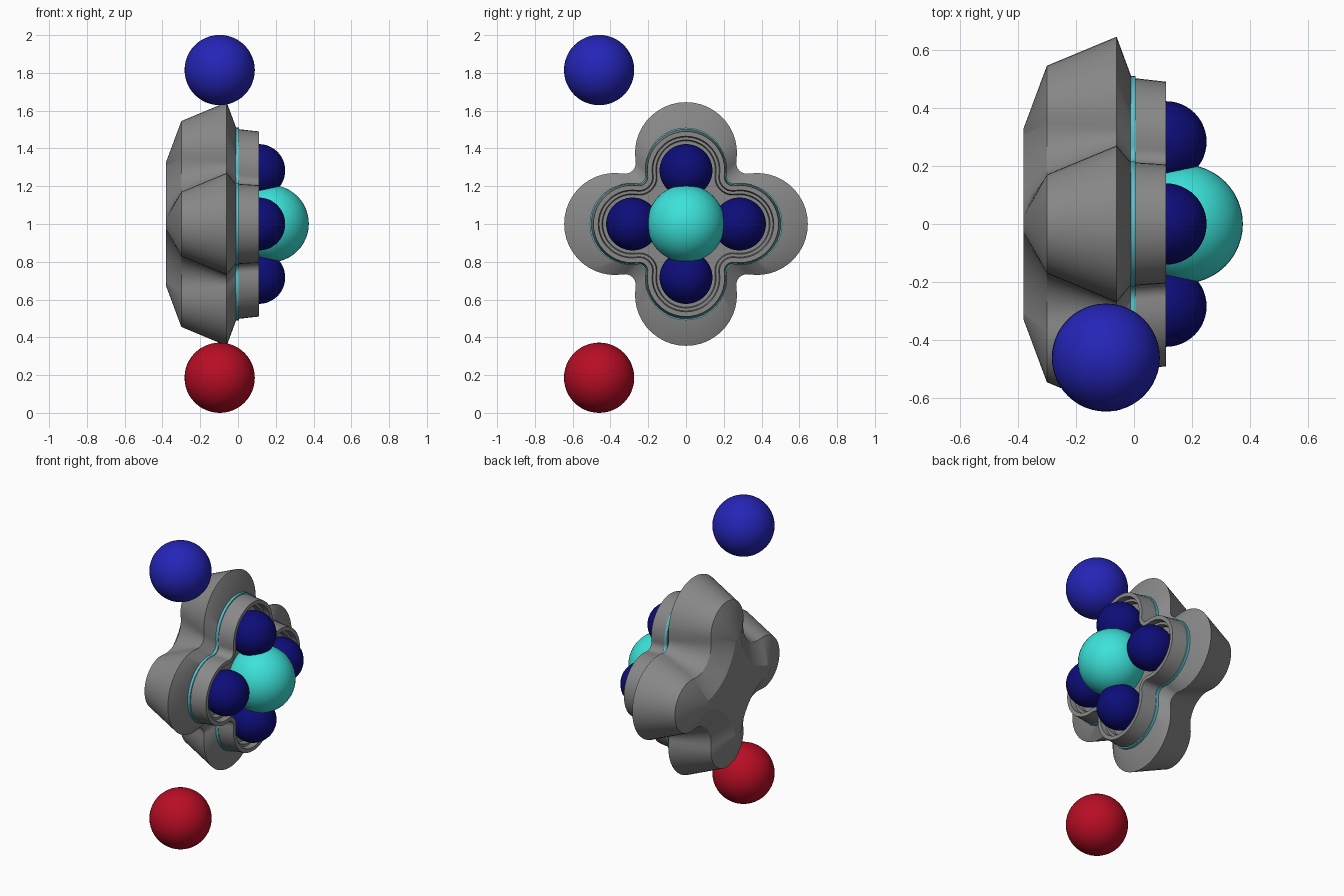
import bpy, bmesh, math
from mathutils import Vector

cube = bpy.data.objects.get("Cube")
if cube:
    bpy.data.objects.remove(cube, do_unlink=True)


def material(name, r, g, b):
    m = bpy.data.materials.new(name)
    m.use_nodes = True
    m.diffuse_color = (r, g, b, 1)
    m.node_tree.nodes["Principled BSDF"].inputs["Base Color"].default_value = (r, g, b, 1)
    return m


GREY = material("grey", 0.25, 0.25, 0.25)
TURQUOISE = material("turquoise", 0.045, 0.76, 0.7)
PALE_TEAL = material("pale teal", 0.1, 0.55, 0.62)
NAVY = material("navy", 0.004, 0.004, 0.19)
BLUE = material("blue", 0.018, 0.018, 0.48)
RED = material("red", 0.48, 0.004, 0.018)
MID = 1.0


def outline(x, c, r, g, lobe_steps=24, fillet_steps=10):
    """Four round lobes (radius r, offset c) joined by concave arcs g from the axis."""
    d = (c * c - (g - r) ** 2) / (math.sqrt(2) * c - 2 * (g - r))
    rf = d - g
    f = Vector((d, d)) / math.sqrt(2)
    reach = math.atan2(f.y, f.x - c)
    pts = []
    for k in range(4):
        part = []
        for i in range(lobe_steps + 1):
            a = reach * (2 * i / lobe_steps - 1)
            part.append(Vector((c + r * math.cos(a), r * math.sin(a))))
        start = reach + math.pi
        sweep = 2 * (math.pi * 1.25 - start)
        for i in range(1, fillet_steps):
            a = start + sweep * i / fillet_steps
            part.append(f + rf * Vector((math.cos(a), math.sin(a))))
        t = k * math.pi / 2
        for p in part:
            y = p.x * math.cos(t) - p.y * math.sin(t)
            z = p.x * math.sin(t) + p.y * math.cos(t)
            pts.append((x, y, MID + z))
    return pts


def loft(name, sections, mat):
    """Skin a row of lobed sections and cap both ends."""
    bm = bmesh.new()
    rings = [[bm.verts.new(p) for p in outline(*s)] for s in sections]
    n = len(rings[0])
    for a, b in zip(rings, rings[1:]):
        for i in range(n):
            j = (i + 1) % n
            bm.faces.new((a[i], a[j], b[j], b[i]))
    bm.faces.new(rings[0][::-1])
    bm.faces.new(rings[-1])
    bmesh.ops.recalc_face_normals(bm, faces=bm.faces)
    mesh = bpy.data.meshes.new(name)
    bm.to_mesh(mesh)
    bm.free()
    obj = bpy.data.objects.new(name, mesh)
    bpy.context.collection.objects.link(obj)
    finish(obj, name, mat)


def finish(obj, name, mat):
    obj.name = name
    obj.data.materials.append(mat)
    bpy.ops.object.select_all(action="DESELECT")
    obj.select_set(True)
    bpy.context.view_layer.objects.active = obj
    bpy.ops.object.shade_smooth_by_angle(angle=math.radians(30))


def ball(name, loc, radius, mat):
    bpy.ops.mesh.primitive_uv_sphere_add(segments=48, ring_count=24, radius=radius, location=loc)
    finish(bpy.context.object, name, mat)


# Main body, from the flat back to the sloped front shoulder
loft("body", [(-0.38, 0.30, 0.03, 0.18),
              (-0.30, 0.375, 0.17, 0.30),
              (-0.06, 0.375, 0.27, 0.40),
              (-0.01, 0.30, 0.21, 0.32)], GREY)

# Thin coloured seam between body and collar
loft("seam_ring", [(-0.012, 0.295, 0.215, 0.322),
                   (0.006, 0.295, 0.215, 0.322)], PALE_TEAL)

# Front collar with a stepped recess
loft("collar", [(0.004, 0.29, 0.212, 0.315),
                (0.11, 0.285, 0.205, 0.305),
                (0.11, 0.285, 0.18, 0.28),
                (0.075, 0.285, 0.175, 0.275),
                (0.075, 0.285, 0.16, 0.26),
                (0.04, 0.285, 0.155, 0.255)], GREY)

# Centre ball and the four balls around it
ball("centre_ball", (0.17, 0, MID + 0.002), 0.205, TURQUOISE)
for k, side in enumerate(("left", "top", "right", "bottom")):
    a = k * math.pi / 2
    ball("lobe_ball_" + side, (0.11, 0.283 * math.cos(a), MID + 0.283 * math.sin(a)), 0.14, NAVY)

# Free balls above and below
ball("upper_ball", (-0.097, -0.46, 1.815), 0.186, BLUE)
ball("lower_ball", (-0.097, -0.46, 0.186), 0.186, RED)
